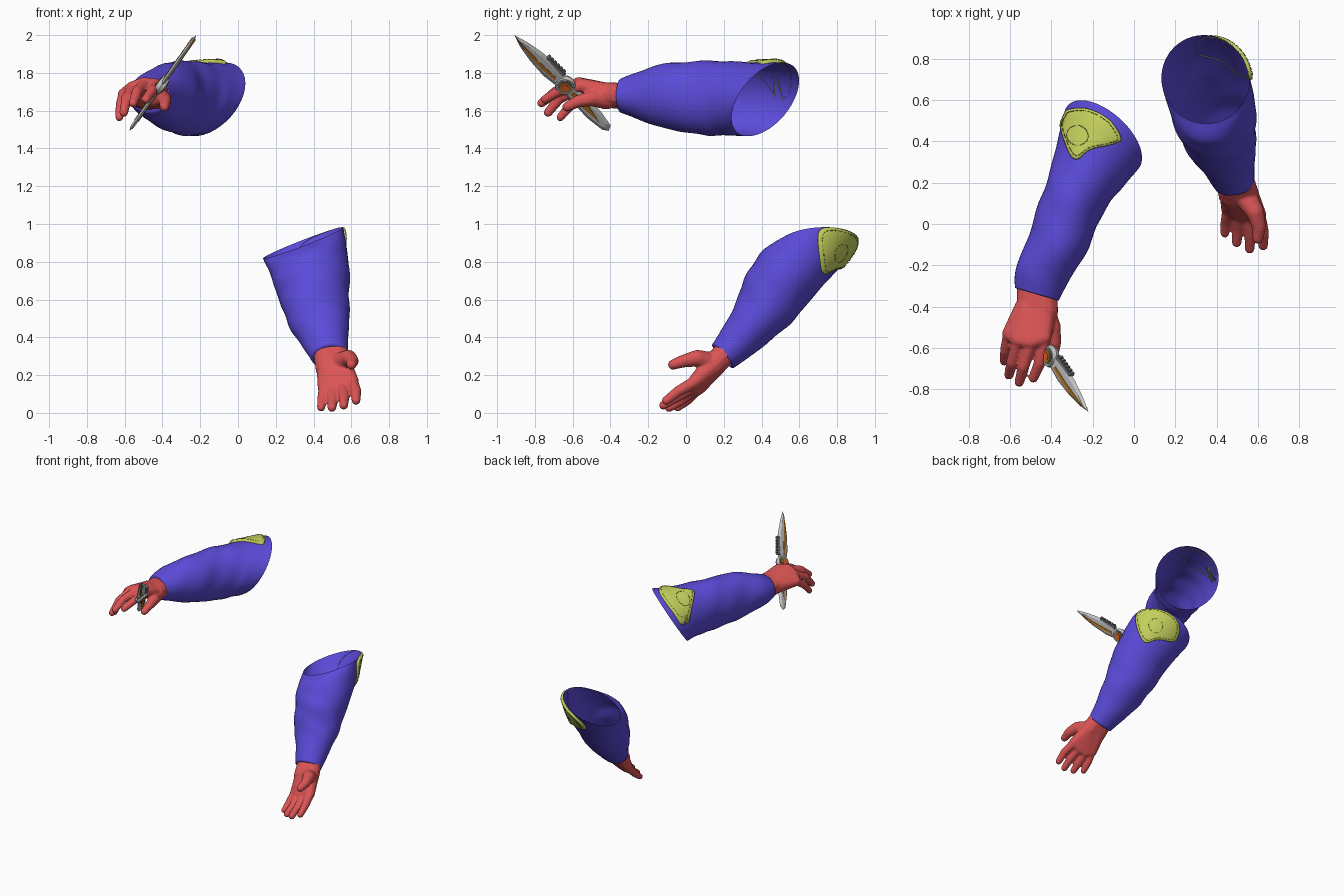
import bpy, bmesh, math
from mathutils import Vector, Matrix
from mathutils.bvhtree import BVHTree

if "Cube" in bpy.data.objects:
    bpy.data.objects.remove(bpy.data.objects["Cube"])

V = Vector


def material(name, rgb):
    m = bpy.data.materials.new(name)
    m.diffuse_color = (*rgb, 1)
    m.use_nodes = True
    m.node_tree.nodes["Principled BSDF"].inputs["Base Color"].default_value = m.diffuse_color
    return m


BLUE = material("blue cloth", (0.105, 0.07, 0.69))
RED = material("red glove", (0.71, 0.09, 0.09))
YELLOW = material("yellow pad", (0.56, 0.64, 0.11))
OLIVE = material("olive stitching", (0.2, 0.22, 0.04))
STEEL = material("light steel", (0.58, 0.58, 0.58))
GREY = material("dark steel", (0.2, 0.2, 0.2))
AMBER = material("amber inlay", (0.47, 0.18, 0.015))
GEM = material("orange gem", (0.8, 0.13, 0.03))


def add_mesh(name, verts, faces, mat, smooth=True):
    me = bpy.data.meshes.new(name)
    me.from_pydata([tuple(v) for v in verts], [], faces)
    me.materials.append(mat)
    if smooth:
        me.shade_smooth()
    ob = bpy.data.objects.new(name, me)
    bpy.context.collection.objects.link(ob)
    return ob


def catmull(a, b, c, d, t):
    return 0.5 * (2 * b + (c - a) * t + (2 * a - 5 * b + 4 * c - d) * t * t
                  + (3 * b - a - 3 * c + d) * t ** 3)


# Sleeves: open lofts through (centre, direction, half width, half height) sections
def sleeve(name, sections, n=40, steps=7, phase=0.0):
    secs = [V(s) for s in sections]
    rows = []
    last = len(secs) - 1
    for i in range(last):
        for k in range(steps + (i == last - 1)):
            rows.append(catmull(secs[max(i - 1, 0)], secs[i], secs[i + 1],
                                secs[min(i + 2, last)], k / steps))
    first = rows[0].copy()
    first[6] *= 0.8
    first[7] *= 0.8
    rows.insert(0, first)
    verts, faces = [], []
    for r, row in enumerate(rows):
        c, d = V(row[:3]), V(row[3:6]).normalized()
        u = (V((1, 0, 0)) - d * d.x).normalized()
        v = u.cross(d)
        s = r / (len(rows) - 1)
        fade = math.sin(math.pi * s)
        for j in range(n):
            t = 2 * math.pi * j / n
            k = 1 + fade * (0.018 * math.sin(2 * t + 17 * s + phase)
                            + 0.014 * math.sin(3 * t - 29 * s + phase))
            verts.append(c + u * math.cos(t) * row[6] * k + v * math.sin(t) * row[7] * k)
    for r in range(len(rows) - 1):
        for j in range(n):
            a, b = r * n + j, r * n + (j + 1) % n
            faces.append((a, a + n, b + n, b))
    add_mesh(name, verts, faces, BLUE)
    return BVHTree.FromPolygons(verts, faces)


raised_tree = sleeve("raised_sleeve", [
    (-.47, -.34, 1.68, .28, .96, 0, .110, .092),
    (-.447, -.25, 1.68, .30, .95, 0, .130, .126),
    (-.372, -.10, 1.677, .35, .93, 0, .145, .173),
    (-.318, .05, 1.67, .38, .92, -.05, .150, .194),
    (-.26, .18, 1.665, .42, .88, -.15, .166, .197),
    (-.205, .30, 1.662, .50, .77, -.33, .193, .208),
    (-.15, .42, 1.66, .57, .63, -.53, .23, .23)])

lowered_tree = sleeve("lowered_sleeve", [
    (.485, .195, .30, -.15, .74, .66, .098, .084),
    (.455, .295, .405, -.18, .70, .70, .132, .113),
    (.425, .385, .515, -.20, .62, .76, .168, .145),
    (.405, .465, .635, -.22, .56, .80, .190, .175),
    (.382, .565, .765, -.28, .38, .86, .210, .190),
    (.345, .70, .90, -.36, -.07, .93, .228, .215)], phase=2)


# Shoulder pads: outlines laid onto the sleeve, with stitched edge and circle
def pad(name, tree, origin, right, up, view, outline, circle):
    origin, right, up, view = V(origin), V(right), V(up), V(view).normalized()
    pts = [V(p) for p in outline]
    m = len(pts)
    loop = [catmull(pts[i - 1], pts[i], pts[(i + 1) % m], pts[(i + 2) % m], k / 5)
            for i in range(m) for k in range(5)]
    n = len(loop)

    def lay(p, lift):
        w = origin + right * p.x + up * p.y
        loc, nor, _, _ = tree.ray_cast(w - view, view)
        if loc is None or nor.dot(view) > 0:
            loc, nor, _, _ = tree.find_nearest(w)
        return loc + nor * lift

    verts = [lay(V((0, 0)), .018)]
    for k, lift in ((.2, .018), (.4, .018), (.6, .018), (.8, .017), (.95, .015), (1, .011), (1, -.003)):
        verts += [lay(p * k, lift) for p in loop]
    faces = [(0, 1 + j, 1 + (j + 1) % n) for j in range(n)]
    for r in range(6):
        for j in range(n):
            a, b = 1 + r * n + j, 1 + r * n + (j + 1) % n
            faces.append((a, a + n, b + n, b))
    ob = add_mesh(name, verts, faces, YELLOW)
    bm = bmesh.new()
    bm.from_mesh(ob.data)
    bmesh.ops.recalc_face_normals(bm, faces=bm.faces)
    bm.to_mesh(ob.data)
    bm.free()

    cu = bpy.data.curves.new(name + "_stitches", 'CURVE')
    cu.dimensions = '3D'
    cu.bevel_depth = .0016
    cu.bevel_resolution = 0
    ring = [V(circle) + V((math.cos(a), math.sin(a))) * .048
            for a in (2 * math.pi * i / 32 for i in range(32))]
    for path in ([p * .88 for p in loop], ring):
        for j, p in enumerate(path):
            q = path[(j + 1) % len(path)]
            sp = cu.splines.new('POLY')
            sp.points.add(1)
            sp.points[0].co = (*lay(p, .018), 1)
            sp.points[1].co = (*lay(p.lerp(q, .7), .018), 1)
    cu.materials.append(OLIVE)
    bpy.context.collection.objects.link(bpy.data.objects.new(name + "_stitches", cu))


pad("raised_pad", raised_tree, (-.21, .44, 1.85), (1, 0, 0), (0, 1, 0), (0, 0, -1),
    [(-.10, .11), (-.01, .115), (.09, .065), (.145, -.02), (.115, -.05),
     (0, -.08), (-.08, -.125), (-.14, .03), (-.125, .08)], (-.055, -.015))
pad("lowered_pad", lowered_tree, (.49, .84, .86), (-.707, .707, 0), (0, 0, 1), (-.7, -.7, .05),
    [(-.13, .115), (0, .11), (.12, .06), (.155, -.01), (.11, -.09),
     (0, -.10), (-.10, -.12), (-.15, .02)], (-.01, -.01))

# Gloved hands: hulls over spheres, fused into one smooth skin
tmp = bmesh.new()
bmesh.ops.create_icosphere(tmp, subdivisions=2, radius=1)
SPHERE = [v.co.copy() for v in tmp.verts]
tmp.free()


def hull(bm, balls):
    vs = [bm.verts.new(V(b[:3]) + p * b[3]) for b in balls for p in SPHERE]
    bmesh.ops.convex_hull(bm, input=vs)


def hand(name, wrist, palm, fingers, thumb):
    bm = bmesh.new()
    hull(bm, wrist)
    hull(bm, palm)
    for chain in fingers + [thumb]:
        for a, b in zip(chain, chain[1:]):
            hull(bm, (a, b))
    bmesh.ops.delete(bm, geom=[v for v in bm.verts if not v.link_faces], context='VERTS')
    ob = add_mesh(name, [], [], RED)
    bm.to_mesh(ob.data)
    bm.free()
    rm = ob.modifiers.new("fuse", 'REMESH')
    rm.mode = 'VOXEL'
    rm.voxel_size = .007
    rm.use_smooth_shade = True
    sm = ob.modifiers.new("soften", 'SMOOTH')
    sm.factor = .5
    sm.iterations = 4


def finger(knuckle, middle, tip, r=.029):
    return [(*knuckle, r + .004), (*middle, r), (*tip, r - .005)]


hand("raised_hand",
     [(-.50, -.30, 1.675, .07), (-.44, -.30, 1.675, .07),
      (-.505, -.42, 1.68, .065), (-.425, -.42, 1.69, .06)],
     [(-.51, -.40, 1.68, .065), (-.43, -.40, 1.685, .06), (-.435, -.55, 1.735, .036),
      (-.50, -.57, 1.74, .038), (-.56, -.56, 1.72, .036), (-.605, -.53, 1.685, .034)],
     [finger((-.435, -.56, 1.73), (-.455, -.67, 1.705), (-.487, -.745, 1.66)),
      finger((-.50, -.58, 1.735), (-.535, -.69, 1.70), (-.555, -.765, 1.64)),
      finger((-.56, -.57, 1.715), (-.59, -.67, 1.665), (-.605, -.73, 1.59)),
      finger((-.605, -.54, 1.68), (-.622, -.61, 1.63), (-.628, -.665, 1.565), .027)],
     [(-.435, -.42, 1.66, .055), (-.395, -.50, 1.665, .042),
      (-.385, -.57, 1.65, .034), (-.39, -.63, 1.62, .026)])

hand("lowered_hand",
     [(.46, .215, .325, .065), (.515, .215, .325, .065),
      (.47, .14, .24, .062), (.545, .14, .25, .062)],
     [(.475, .15, .25, .062), (.545, .14, .25, .06), (.605, .045, .165, .036),
      (.555, .04, .135, .036), (.50, .045, .12, .036), (.455, .07, .13, .034)],
     [finger((.605, .04, .16), (.625, -.04, .115), (.625, -.105, .065)),
      finger((.555, .03, .13), (.562, -.05, .085), (.56, -.12, .04)),
      finger((.50, .035, .115), (.502, -.03, .065), (.497, -.09, .028)),
      finger((.455, .055, .12), (.445, .01, .07), (.44, -.045, .028), .027)],
     [(.54, .13, .265, .058), (.585, .06, .29, .045),
      (.605, -.01, .275, .035), (.60, -.07, .255, .027)])

# Double-ended knife, built flat along local x and then placed in the hand
d = V((.44, -.64, .628)).normalized()
n = V((.82, 0, -.573))
n = (n - d * n.dot(d)).normalized()
w = n.cross(d)
FRAME = Matrix((d, w, n)).transposed().to_4x4()
FRAME.translation = V((-.405, -.64, 1.736))


def plate(name, outline, half, mat, inset=.6):
    """Flat shape with a thin edge and a raised, narrower face on both sides."""
    m = len(outline)
    cx = sum(p[0] for p in outline) / m
    cy = sum(p[1] for p in outline) / m
    verts = [(x, y, 0) for x, y in outline]
    for z in (half, -half):
        verts += [(cx + (x - cx) * (inset + 1) / 2, cy + (y - cy) * inset, z) for x, y in outline]
    faces = [tuple(range(m, 2 * m)), tuple(reversed(range(2 * m, 3 * m)))]
    for j in range(m):
        k = (j + 1) % m
        faces += [(j, k, m + k, m + j), (k, j, 2 * m + j, 2 * m + k)]
    ob = add_mesh(name, verts, faces, mat, smooth=False)
    ob.matrix_world = FRAME
    return ob


def disc(r, count=24):
    return [(r * math.cos(2 * math.pi * i / count), r * math.sin(2 * math.pi * i / count))
            for i in range(count)]


plate("main_blade", [(.42, 0), (.34, .025), (.24, .042), (.12, .05), (.0, .036),
                     (.0, -.036), (.12, -.048), (.24, -.042), (.34, -.024)], .010, STEEL)
plate("blade_inlay", [(.40, .001), (.28, .022), (.16, .026), (.06, .018),
                      (.07, .0), (.20, .004)], .0125, AMBER, .9)
plate("tail_blade", [(-.376, .012), (-.35, .034), (-.24, .047), (-.12, .042), (0, .034),
                     (0, -.034), (-.12, -.036), (-.26, -.034), (-.355, -.018)], .010, STEEL)
plate("tail_inlay", [(-.30, .012), (-.16, .02), (-.06, .014), (-.06, -.012), (-.16, -.018)],
      .0125, AMBER, .9)
plate("blade_spine", [(.20, -.036), (.05, -.026), (.05, -.05), (.19, -.052)], .013, GREY, .8)
for i in range(6):
    x = .065 + i * .024
    plate(f"spine_tooth_{i + 1}", [(x, -.04), (x + .014, -.04), (x + .014, -.06), (x, -.06)],
          .012, GREY, .8)
plate("hub", disc(.055), .020, STEEL, .85)
plate("hub_ring", disc(.044), .023, GREY, .9)
plate("hub_inlay", disc(.034), .026, AMBER, .9)
plate("hub_gem", disc(.022), .029, GEM, .8)
